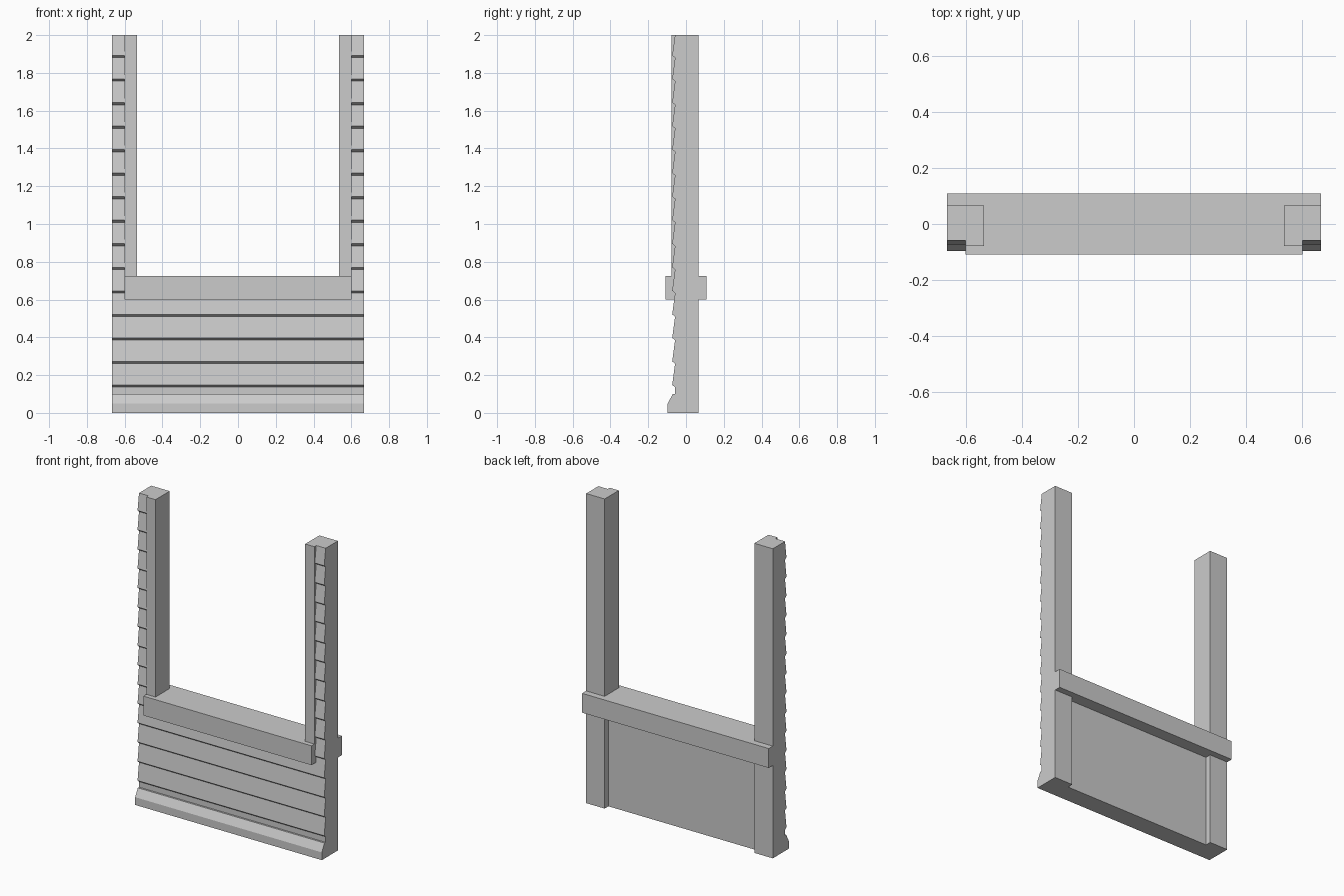
import bpy, bmesh

if "Cube" in bpy.data.objects:
    bpy.data.objects.remove(bpy.data.objects["Cube"])

W = 0.667      # half width of the wall
JAMB = 0.535   # inner face of the posts
OPEN = 0.60    # inner edge of the siding beside the window
PITCH, FIRST = 0.1246, 0.142


def extrude_x(name, profiles, x0, x1):
    """Extrude closed (y, z) profiles along x into one object."""
    bm = bmesh.new()
    for prof in profiles:
        a = [bm.verts.new((x0, y, z)) for y, z in prof]
        b = [bm.verts.new((x1, y, z)) for y, z in prof]
        bm.faces.new(a)
        bm.faces.new(b[::-1])
        n = len(prof)
        for i in range(n):
            j = (i + 1) % n
            bm.faces.new((a[i], b[i], b[j], a[j]))
    bmesh.ops.recalc_face_normals(bm, faces=bm.faces)
    me = bpy.data.meshes.new(name)
    bm.to_mesh(me)
    bm.free()
    ob = bpy.data.objects.new(name, me)
    bpy.context.collection.objects.link(ob)
    return ob


def rect(y0, y1, z0, z1):
    return [(y0, z0), (y1, z0), (y1, z1), (y0, z1)]


def siding(first, last):
    """One tapered profile running over several lapped boards."""
    pts = []
    for i in range(first, last):
        z = FIRST + PITCH * i
        pts += [(-0.058, z - 0.006), (-0.073, z + 0.006)]
    top = min(FIRST + PITCH * last - 0.006, 2.0)
    pts += [(-0.058, top), (-0.04, top), (-0.04, pts[0][1])]
    return [pts]


# wall below the window: backing panel, skirting board, lapped siding
extrude_x("wall_panel", [rect(-0.058, 0.028, 0, 0.62)], -W, W)
extrude_x("base_board", [[(-0.05, 0), (-0.097, 0), (-0.097, 0.05),
                          (-0.07, 0.1), (-0.05, 0.1)]], -W, W)
extrude_x("lower_siding", siding(0, 4), -W, W)

# window sill: wide at the back, notched around the siding at the front
extrude_x("sill_front", [rect(-0.108, 0.0665, 0.6, 0.725)], -OPEN, OPEN)
extrude_x("sill_back", [rect(0.0665, 0.108, 0.6, 0.725)], -W, W)

# posts, front casings and siding strips on both sides
for side, s in (("left", -1), ("right", 1)):
    extrude_x(side + "_post", [rect(-0.057, 0.0665, 0, 2)], s * JAMB, s * W)
    extrude_x(side + "_casing", [rect(-0.078, -0.057, 0.725, 2)], s * JAMB, s * OPEN)
    extrude_x(side + "_siding", siding(4, 15), s * OPEN, s * W)
